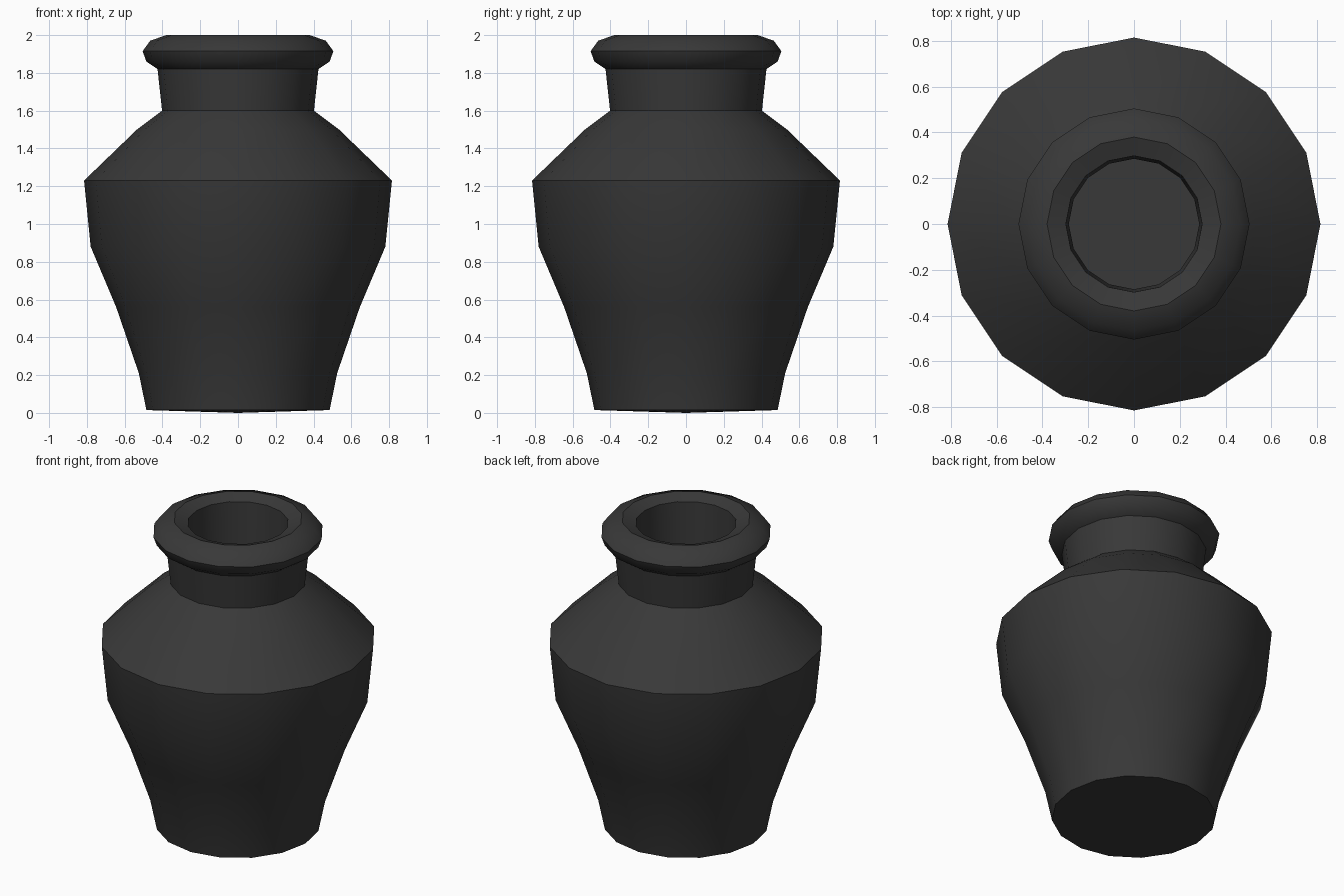
import bpy, bmesh, math

if "Cube" in bpy.data.objects:
    bpy.data.objects.remove(bpy.data.objects["Cube"])

SIDES = 16

# Profile (radius, height): base, body, shoulder, neck, lip, then inner wall to floor
PROFILE = [
    (0, 0.0), (0.485, 0.015), (0.525, 0.21), (0.645, 0.56), (0.78, 0.88),
    (0.815, 1.23), (0.535, 1.50), (0.402, 1.60), (0.426, 1.82),
    (0.485, 1.86), (0.505, 1.915), (0.465, 1.97), (0.38, 2.0),
    (0.298, 1.97), (0.285, 1.60), (0.45, 1.42), (0.70, 1.19), (0.67, 0.90),
    (0.54, 0.59), (0.42, 0.23), (0.39, 0.12), (0, 0.11),
]


def lathe(name, profile, sides):
    bm = bmesh.new()
    rings = []
    for r, z in profile:
        if r == 0:
            rings.append([bm.verts.new((0, 0, z))] * sides)
        else:
            rings.append([bm.verts.new((r * math.cos(math.tau * i / sides),
                                        r * math.sin(math.tau * i / sides), z))
                          for i in range(sides)])
    for a, b in zip(rings, rings[1:]):
        for i in range(sides):
            j = (i + 1) % sides
            # dict removes the doubled pole vertex
            bm.faces.new(list(dict.fromkeys((a[i], a[j], b[j], b[i]))))
    bmesh.ops.recalc_face_normals(bm, faces=bm.faces)
    mesh = bpy.data.meshes.new(name)
    bm.to_mesh(mesh)
    bm.free()
    obj = bpy.data.objects.new(name, mesh)
    bpy.context.collection.objects.link(obj)
    return obj


# Hollow vase
vase = lathe("vase", PROFILE, SIDES)
mat = bpy.data.materials.new("dark_glaze")
mat.diffuse_color = (0.04, 0.04, 0.04, 1)
mat.use_nodes = True
mat.node_tree.nodes["Principled BSDF"].inputs["Base Color"].default_value = mat.diffuse_color
vase.data.materials.append(mat)

# Smooth sides, crisp shoulder, neck and lip edges
bpy.context.view_layer.objects.active = vase
vase.select_set(True)
bpy.ops.object.shade_smooth_by_angle(angle=math.radians(38))
